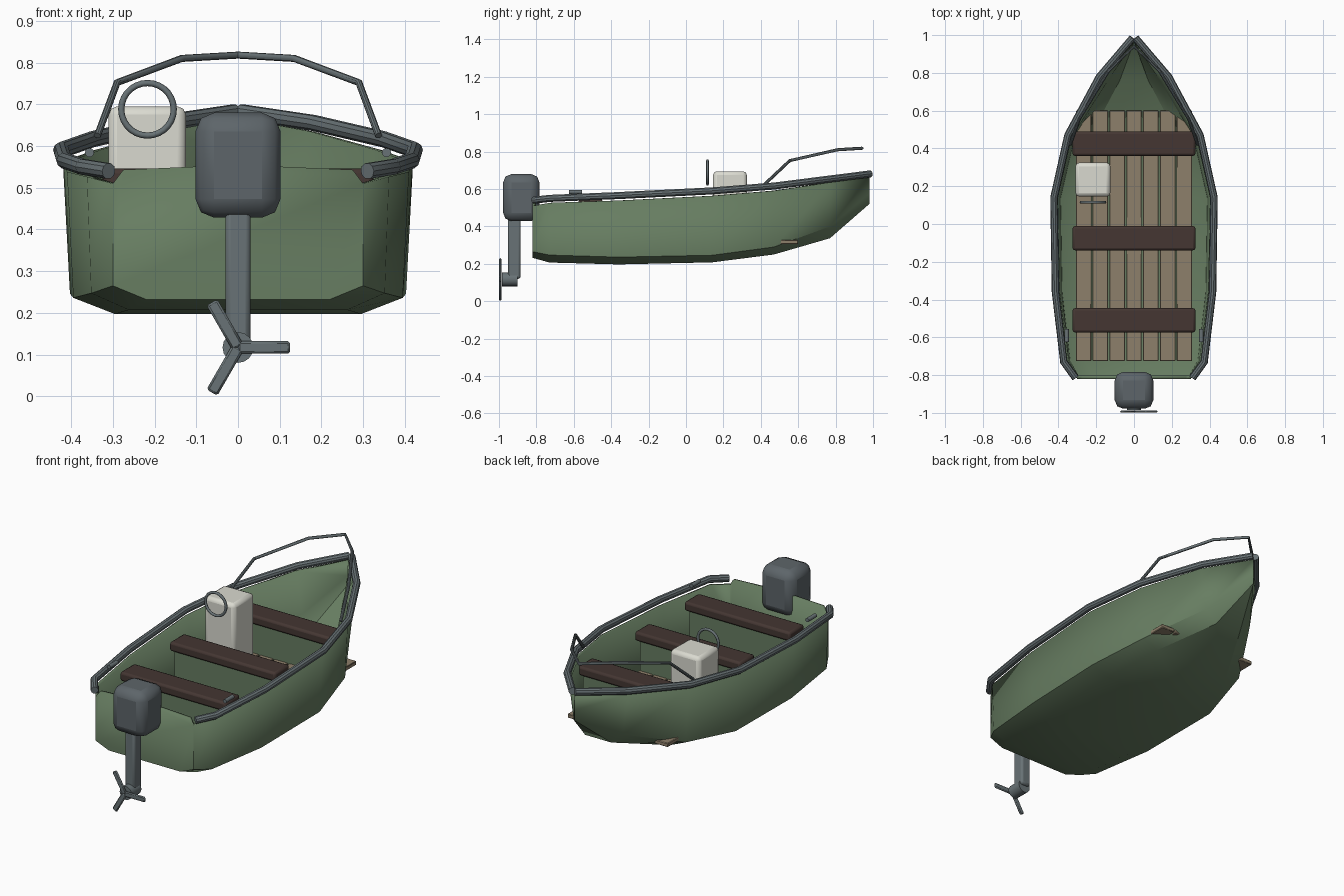
import bpy, bmesh, math
from mathutils import Vector

if "Cube" in bpy.data.objects:
    bpy.data.objects.remove(bpy.data.objects["Cube"])


def material(name, rgb):
    m = bpy.data.materials.new(name)
    m.diffuse_color = (*rgb, 1)
    m.use_nodes = True
    m.node_tree.nodes["Principled BSDF"].inputs["Base Color"].default_value = m.diffuse_color
    return m


GREEN = material("hull green", (0.135, 0.205, 0.12))
PLANK = material("pale wood", (0.27, 0.215, 0.145))
DARK = material("dark wood", (0.058, 0.037, 0.032))
METAL = material("grey metal", (0.14, 0.17, 0.18))
COWL = material("motor grey", (0.11, 0.13, 0.143))
CREAM = material("off white", (0.7, 0.7, 0.63))


def finish(ob, mat, angle=30):
    ob.data.materials.clear()
    ob.data.materials.append(mat)
    bpy.ops.object.select_all(action='DESELECT')
    ob.select_set(True)
    bpy.context.view_layer.objects.active = ob
    bpy.ops.object.shade_smooth_by_angle(angle=math.radians(angle))
    return ob


def box(name, lo, hi, mat, bevel=0, segments=1):
    lo, hi = Vector(lo), Vector(hi)
    bpy.ops.mesh.primitive_cube_add(size=1, location=(lo + hi) / 2)
    ob = bpy.context.object
    ob.name = name
    for v in ob.data.vertices:
        v.co = v.co * (hi - lo)
    if bevel:
        b = ob.modifiers.new("bevel", 'BEVEL')
        b.width, b.segments = bevel, segments
    return finish(ob, mat)


def rod(name, a, b, radius, mat, sides=12):
    a, b = Vector(a), Vector(b)
    bpy.ops.mesh.primitive_cylinder_add(vertices=sides, radius=radius, depth=(b - a).length,
                                        location=(a + b) / 2)
    ob = bpy.context.object
    ob.name = name
    ob.rotation_euler = (b - a).to_track_quat('Z', 'Y').to_euler()
    return finish(ob, mat, 40)


def tube(name, points, radius, mat):
    cu = bpy.data.curves.new(name, 'CURVE')
    cu.dimensions = '3D'
    cu.bevel_depth, cu.bevel_resolution, cu.use_fill_caps = radius, 3, True
    sp = cu.splines.new('POLY')
    sp.points.add(len(points) - 1)
    for p, co in zip(sp.points, points):
        p.co = (*co, 1)
    ob = bpy.data.objects.new(name, cu)
    bpy.context.collection.objects.link(ob)
    bpy.ops.object.select_all(action='DESELECT')
    ob.select_set(True)
    bpy.context.view_layer.objects.active = ob
    bpy.ops.object.convert(target='MESH')
    return finish(bpy.context.object, mat, 35)


# Hull stations: y, (rim x, z), (chine x, z), (bottom x, z)
stations = [
    (-0.82, (0.300, 0.510), (0.300, 0.265), (0.220, 0.232)),
    (-0.73, (0.362, 0.526), (0.352, 0.247), (0.262, 0.207)),
    (-0.36, (0.410, 0.538), (0.395, 0.236), (0.295, 0.197)),
    (0.14, (0.420, 0.563), (0.403, 0.246), (0.300, 0.208)),
    (0.47, (0.345, 0.590), (0.328, 0.290), (0.235, 0.250)),
    (0.77, (0.185, 0.634), (0.150, 0.400), (0.080, 0.337)),
    (0.98, (0.000, 0.665), (0.000, 0.575), (0.000, 0.520)),
]
bm = bmesh.new()
rows = []
for y, *pts in stations:
    ring = [(-x, z) for x, z in pts] + [(x, z) for x, z in reversed(pts)]
    rows.append([bm.verts.new((x, y, z)) for x, z in ring])
for r, s in zip(rows, rows[1:]):
    for i in range(5):
        bm.faces.new((r[i], s[i], s[i + 1], r[i + 1]))
# Transom with a slightly raised top edge
crown = [bm.verts.new((x, -0.82, z)) for x, z in ((0.275, 0.543), (0, 0.555), (-0.275, 0.543))]
bm.faces.new(rows[0] + crown)
bmesh.ops.remove_doubles(bm, verts=bm.verts, dist=0.0005)
bmesh.ops.dissolve_degenerate(bm, edges=bm.edges, dist=0.0005)
bmesh.ops.recalc_face_normals(bm, faces=bm.faces)
bm.faces.ensure_lookup_table()
if min(bm.faces, key=lambda f: f.calc_center_median().z).normal.z > 0:
    bmesh.ops.reverse_faces(bm, faces=bm.faces)
me = bpy.data.meshes.new("hull")
bm.to_mesh(me)
bm.free()
hull = bpy.data.objects.new("hull", me)
bpy.context.collection.objects.link(hull)
finish(hull, GREEN)
shell = hull.modifiers.new("thickness", 'SOLIDIFY')
shell.thickness, shell.offset = 0.018, -1

# Rub rails, bow handrail and cleats, both sides
rail = [(0.31, -0.815, 0.540), (0.372, -0.73, 0.550), (0.416, -0.36, 0.565), (0.424, 0.14, 0.590),
        (0.350, 0.47, 0.616), (0.183, 0.78, 0.655), (0.008, 0.985, 0.681)]
for side, s in (("left", -1), ("right", 1)):
    tube(side + "_rub_rail", [(s * x, y, z) for x, y, z in rail], 0.0195, METAL)
    rod(side + "_cleat", (s * 0.356, -0.625, 0.584), (s * 0.356, -0.555, 0.584), 0.011, METAL)
half = [(0.337, 0.42, 0.625), (0.29, 0.555, 0.752), (0.135, 0.81, 0.81)]
tube("bow_handrail", [(-x, y, z) for x, y, z in half] + [(0, 0.94, 0.818)] + half[::-1], 0.0085, METAL)

# Floor planks
for i in range(7):
    x = (i - 3) * 0.089
    box("floor_plank", (x - 0.041, -0.725, 0.306), (x + 0.041, 0.6, 0.328), PLANK, 0.003)

# Benches on box supports
for y in (-0.51, -0.075, 0.425):
    box("bench", (-0.325, y - 0.064, 0.495), (0.325, y + 0.064, 0.546), DARK, 0.012, 2)
    box("bench_support", (-0.305, y - 0.045, 0.29), (0.305, y + 0.045, 0.5), GREEN)

# Console and steering wheel
box("console", (-0.31, 0.145, 0.32), (-0.125, 0.325, 0.695), CREAM, 0.02, 2)
bpy.ops.mesh.primitive_torus_add(major_radius=0.063, minor_radius=0.0075, major_segments=28,
                                 minor_segments=8, location=(-0.217, 0.115, 0.688),
                                 rotation=(math.pi / 2, 0, 0))
wheel = bpy.context.object
wheel.name = "steering_wheel"
finish(wheel, METAL, 60)

# Outboard motor
box("motor_cowl", (-0.102, -0.978, 0.428), (0.102, -0.783, 0.68), COWL, 0.045, 2)
box("motor_leg", (-0.03, -0.952, 0.12), (0.03, -0.884, 0.45), METAL, 0.012, 2)
rod("propeller_hub", (0, -0.985, 0.117), (0, -0.9, 0.117), 0.037, METAL, 16)
for k in range(3):
    blade = box("propeller_blade", (0, -0.999, -0.015), (0.125, -0.987, 0.015), METAL, 0.005)
    for v in blade.data.vertices:
        v.co.x += 0.0625
    blade.location = (0, -0.993, 0.117)
    blade.rotation_euler = (0, k * math.tau / 3, 0)
